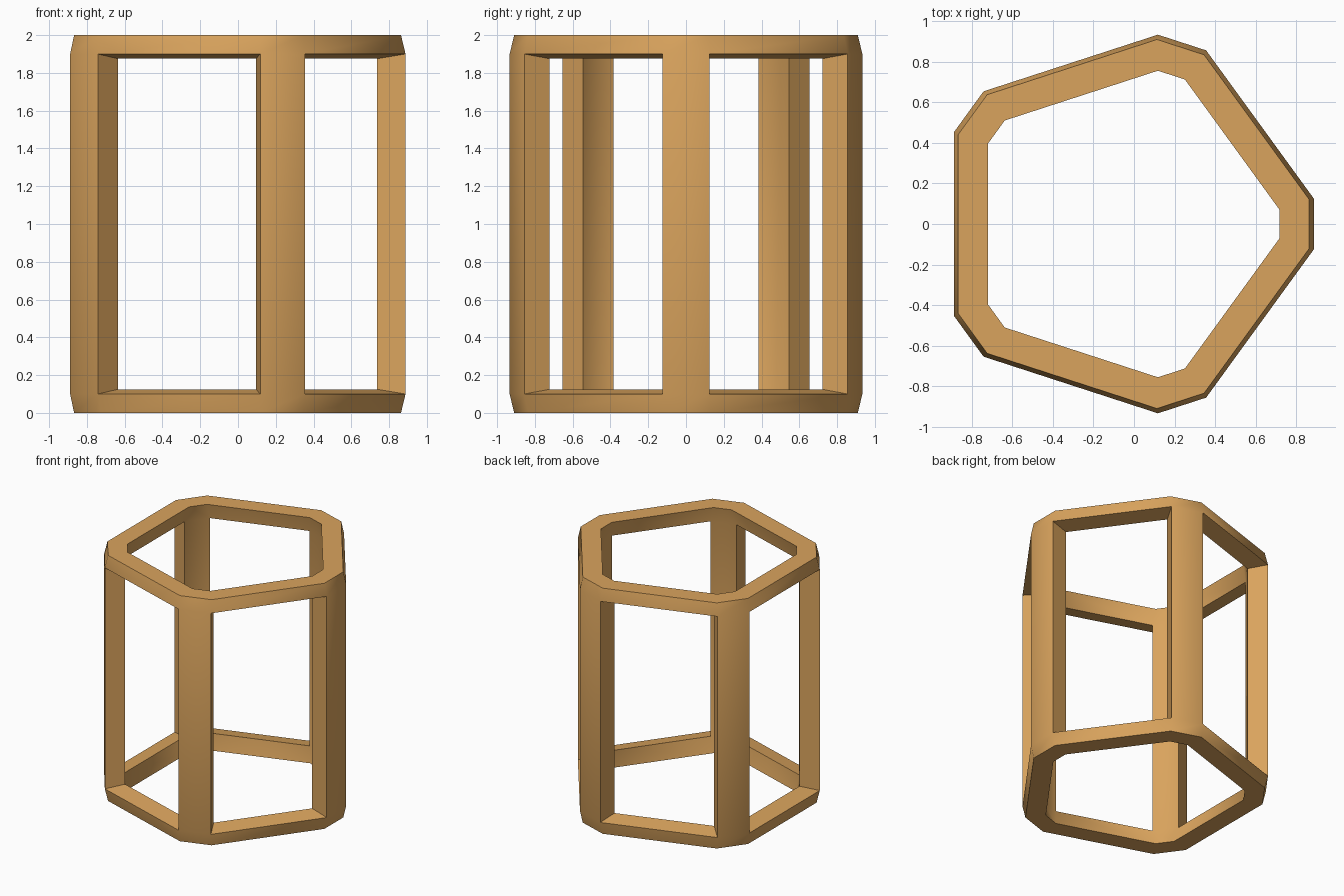
import bpy, bmesh, math

cube = bpy.data.objects.get("Cube")
if cube:
    bpy.data.objects.remove(cube, do_unlink=True)

SIDES = 5
CENTRE_X = -0.054

# Wood colour
wood = bpy.data.materials.new("warm_wood")
wood.use_nodes = True
colour = (0.70, 0.37, 0.11, 1)
wood.diffuse_color = colour
wood.node_tree.nodes["Principled BSDF"].inputs["Base Color"].default_value = colour

bm = bmesh.new()


def ring(radius, half_width, z):
    """Pentagon with blunt corners: two points per corner."""
    points = []
    for k in range(SIDES):
        a = math.tau * k / SIDES
        for t in (-half_width, half_width):
            points.append(bm.verts.new((
                CENTRE_X + radius * math.cos(a) - t * math.sin(a),
                radius * math.sin(a) + t * math.cos(a), z)))
    return points


def band(lower, upper, edges):
    """Quads between two rings along the chosen edges."""
    for i in edges:
        j = (i + 1) % len(lower)
        bm.faces.new((lower[i], lower[j], upper[j], upper[i]))


# Levels from floor to top for the outer and inner shells
outer = [ring(0.917, 0.122, 0), ring(0.941, 0.125, 0.1),
         ring(0.941, 0.125, 1.9), ring(0.917, 0.122, 2)]
inner = [ring(0.772, 0.07, 0), ring(0.791, 0.1, 0.125),
         ring(0.791, 0.1, 1.875), ring(0.772, 0.07, 2)]

everywhere = range(2 * SIDES)
posts = range(0, 2 * SIDES, 2)
openings = range(1, 2 * SIDES, 2)

# Rails and post faces, outside and inside
for shell in (outer, inner):
    band(shell[0], shell[1], everywhere)
    band(shell[1], shell[2], posts)
    band(shell[2], shell[3], everywhere)

# End caps, then sills and lintels of the openings
for level, edges in ((0, everywhere), (3, everywhere), (1, openings), (2, openings)):
    band(outer[level], inner[level], edges)

# Side faces of the posts
for i in everywhere:
    bm.faces.new((outer[1][i], outer[2][i], inner[2][i], inner[1][i]))

bmesh.ops.recalc_face_normals(bm, faces=bm.faces)
mesh = bpy.data.meshes.new("pentagonal_frame")
bm.to_mesh(mesh)
bm.free()
mesh.materials.append(wood)
frame = bpy.data.objects.new("pentagonal_frame", mesh)
bpy.context.collection.objects.link(frame)

# Soft corners, crisp rims and openings
bpy.ops.object.select_all(action='DESELECT')
frame.select_set(True)
bpy.context.view_layer.objects.active = frame
bpy.ops.object.shade_smooth_by_angle(angle=math.radians(40))
